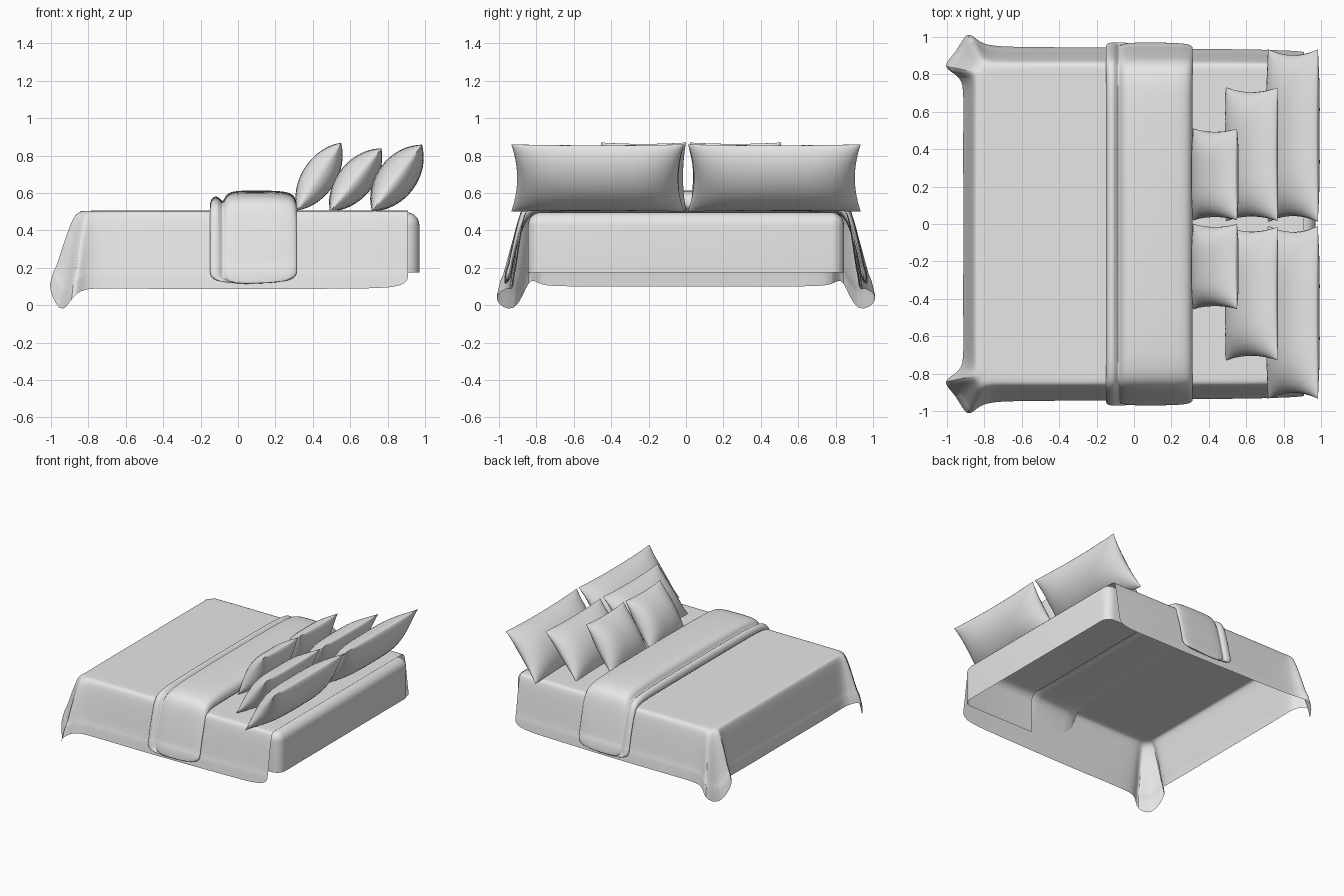
import bpy, bmesh, math
from mathutils import Vector

cube = bpy.data.objects.get("Cube")
if cube:
    bpy.data.objects.remove(cube)

linen = bpy.data.materials.new("light grey linen")
linen.use_nodes = True
color = (0.8, 0.8, 0.8, 1)
linen.diffuse_color = color
linen.node_tree.nodes["Principled BSDF"].inputs["Base Color"].default_value = color


def finish(name, bm, mirror=False, levels=0, angle=50):
    """Turn a bmesh into a smooth-shaded object, with optional mirror and subdivision."""
    bmesh.ops.recalc_face_normals(bm, faces=bm.faces)
    mesh = bpy.data.meshes.new(name)
    bm.to_mesh(mesh)
    bm.free()
    mesh.materials.append(linen)
    obj = bpy.data.objects.new(name, mesh)
    bpy.context.collection.objects.link(obj)
    if mirror:
        mod = obj.modifiers.new("mirror", "MIRROR")
        mod.use_axis = (False, True, False)
    if levels:
        mod = obj.modifiers.new("smooth", "SUBSURF")
        mod.levels = mod.render_levels = levels
    bpy.ops.object.select_all(action="DESELECT")
    obj.select_set(True)
    bpy.context.view_layer.objects.active = obj
    bpy.ops.object.shade_smooth_by_angle(angle=math.radians(angle))
    return obj


def skin(bm, rows, closed=False):
    """Join equal rows of points with quads and return the vertex rows."""
    grid = [[bm.verts.new(p) for p in row] for row in rows]
    for a, b in zip(grid, grid[1:]):
        n = len(a)
        for i in range(n if closed else n - 1):
            j = (i + 1) % n
            bm.faces.new((a[i], a[j], b[j], b[i]))
    return grid


# Duvet: half outline from foot centre round the corner to the head, top edge and hem
TOP = 0.505
outline = [
    ((-.84, 0), (-.91, 0, .10)), ((-.84, .4), (-.915, .4, .10)),
    ((-.84, .7), (-.91, .7, .10)), ((-.835, .78), (-.92, .79, .11)),
    ((-.825, .81), (-1.04, .84, .16)), ((-.815, .825), (-.95, .91, -.07)),
    ((-.80, .835), (-.89, 1.05, .04)), ((-.76, .84), (-.83, .96, .09)),
    ((-.68, .845), (-.7, .945, .09)), ((-.2, .845), (-.2, .945, .085)),
    ((.3, .845), (.3, .935, .085)), ((.6, .845), (.6, .935, .09)),
    ((.91, .84), (.91, .925, .09)),
]
drape = [(0, 0), (.2, .03), (.36, .14), (.6, .45), (.82, .78), (.88, .79), (1, 1)]
rows = [[(x * .94 if x < -.5 else x, y * .94, TOP) for (x, y), _ in outline]]
for out, down in drape:
    rows.append([(x + (hx - x) * out, y + (hy - y) * out, TOP + (hz - TOP) * down)
                 for (x, y), (hx, hy, hz) in outline])
bm = bmesh.new()
grid = skin(bm, rows)
bm.faces.new(grid[0] + [bm.verts.new((.91, 0, TOP))])
finish("duvet", bm, mirror=True, levels=2)

# Fitted sheet at the head end: rounded shell, open below and toward the foot
bm = bmesh.new()
bmesh.ops.create_cube(bm, size=1)
for v in bm.verts:
    v.co = (.97 if v.co.x > 0 else .3, v.co.y * 1.69, .497 if v.co.z > 0 else .175)
bm.normal_update()
bmesh.ops.delete(bm, geom=[f for f in bm.faces if f.normal.z < -.5 or f.normal.x < -.5],
                 context="FACES")
edges = [e for e in bm.edges if len(e.link_faces) == 2]
bmesh.ops.bevel(bm, geom=edges, offset=.07, segments=6, profile=.5, affect="EDGES")
finish("fitted_sheet", bm)

# Folded throw: cross-section swept over the bed, thick on top and thin at the sides
inner = [(0, .49), (.6, .49), (.78, .49), (.835, .48), (.87, .42), (.905, .3),
         (.925, .21), (.925, .195), (.94, .12)]
outer = [(0, .615), (.6, .61), (.8, .595), (.87, .55), (.90, .45), (.935, .3),
         (.95, .21), (.962, .195), (.975, .105)]
section = [(-.14, 0), (-.155, .45), (-.135, .74), (-.105, .75), (-.085, .5), (-.075, .6),
           (-.06, .88), (-.01, 1), (.12, 1), (.25, .98), (.30, .82), (.318, .45), (.31, 0)]
rows = []
for (yi, zi), (yo, zo) in zip(inner, outer):
    lip = .012 * (yi > .8)
    rows.append([(x, yi + (yo - yi) * f + (lip if -.16 < x < -.09 and f else 0),
                  zi + (zo - zi) * f) for x, f in section])
bm = bmesh.new()
grid = skin(bm, rows, closed=True)
bm.faces.new(grid[-1])
finish("folded_throw", bm, mirror=True, levels=2)


# Pillows: two bulged sheets sharing a pinched outline, leaning back toward the head
def pillow(name, y0, y1, foot, tip, thick, n=20):
    foot, tip = Vector((foot[0], 0, foot[1])), Vector((tip[0], 0, tip[1]))
    centre = (foot + tip) / 2 + Vector((0, (y0 + y1) / 2, 0))
    up = (tip - foot) / 2
    side = Vector((0, (y1 - y0) / 2, 0))
    out = up.cross(Vector((0, 1, 0))).normalized()
    bm = bmesh.new()
    for sign in (-1, 1):
        rows = []
        for i in range(n + 1):
            u = -math.cos(math.pi * i / n)
            row = []
            for j in range(n + 1):
                v = -math.cos(math.pi * j / n)
                bulge = max(0, 1 - u ** 4) ** .6 * max(0, 1 - v * v) ** .72
                row.append(centre + side * u * (1 - .07 * (1 - v * v))
                           + up * v * (1 - .05 * (1 - u * u))
                           + out * sign * thick * bulge)
            rows.append(row)
        skin(bm, rows)
    bmesh.ops.remove_doubles(bm, verts=bm.verts, dist=.0005)
    finish(name, bm, angle=60)


for label, s in (("left", 1), ("right", -1)):
    pillow("large_pillow_" + label, s * .01, s * .935, (.715, .5), (.985, .86), .105)
    pillow("medium_pillow_" + label, s * .015, s * .73, (.49, .5), (.768, .84), .095)
small = {"left": (.02, .51), "right": (-.455, .0)}
for label, (y0, y1) in small.items():
    pillow("small_pillow_" + label, y0, y1, (.315, .505), (.552, .87), .09)
